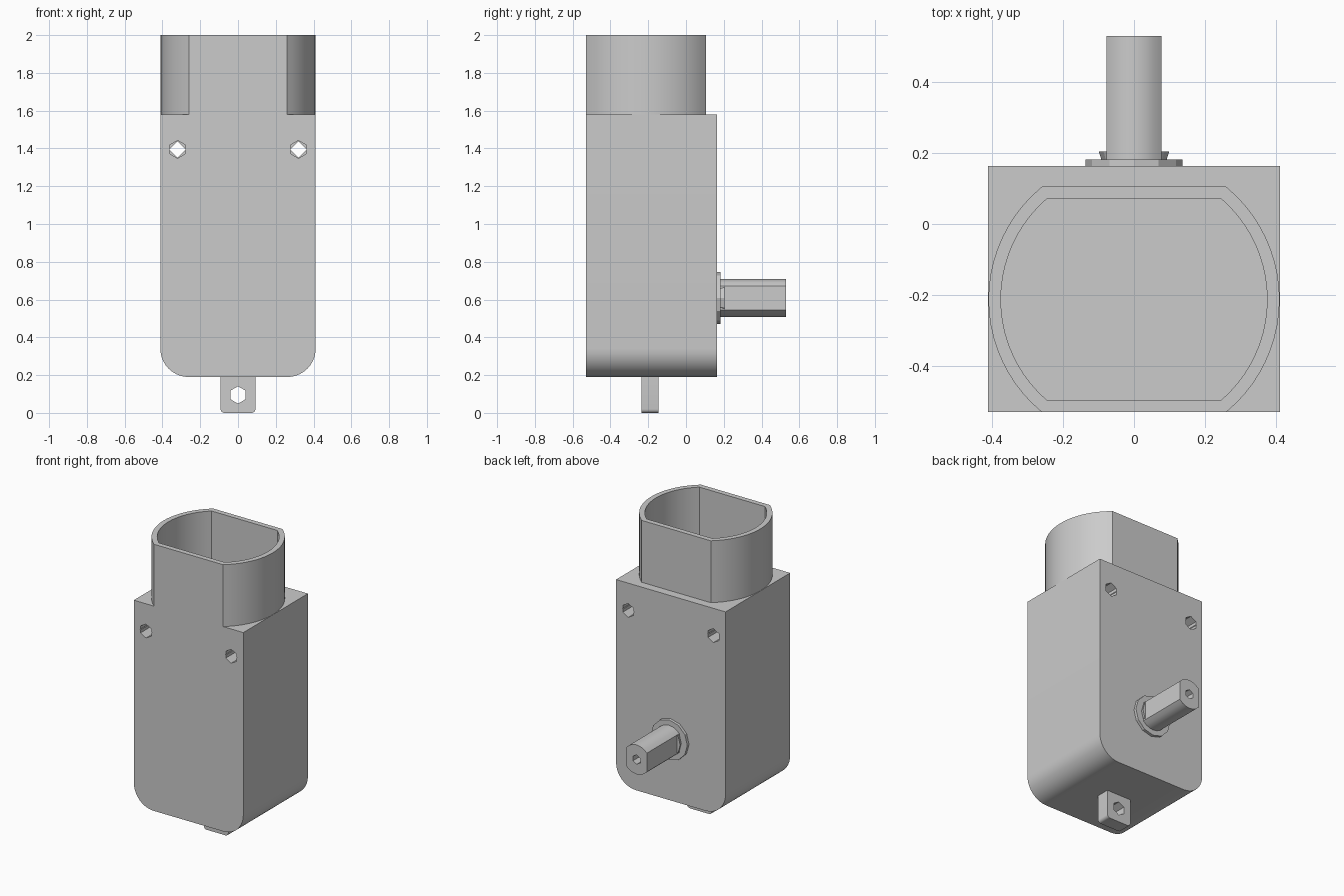
import bpy, bmesh
from math import pi, sin, cos, asin, acos, radians
from mathutils import Vector

if "Cube" in bpy.data.objects:
    bpy.data.objects.remove(bpy.data.objects["Cube"], do_unlink=True)

grey = bpy.data.materials.new("plain grey")
grey.use_nodes = True
grey.diffuse_color = (0.6, 0.6, 0.6, 1)
grey.node_tree.nodes["Principled BSDF"].inputs["Base Color"].default_value = (0.6, 0.6, 0.6, 1)


def arc(cx, cy, r, a0, a1, n):
    return [(cx + r * cos(a0 + (a1 - a0) * i / n), cy + r * sin(a0 + (a1 - a0) * i / n))
            for i in range(n + 1)]


def ring(cx, cy, r, n):
    # polygon with a corner at the top
    return arc(cx, cy, r, pi / 2, pi / 2 + 2 * pi, n)[:-1]


def rounded_bottom(half, z0, z1, r, n):
    return (arc(-half + r, z0 + r, r, pi, 1.5 * pi, n)
            + arc(half - r, z0 + r, r, 1.5 * pi, 2 * pi, n)
            + [(half, z1), (-half, z1)])


def double_flat(cx, cy, r, flat, n, turn=0):
    # circle trimmed by two parallel flats
    a = asin(flat / r) if not turn else acos(flat / r)
    if turn:
        return arc(cx, cy, r, a, pi - a, n) + arc(cx, cy, r, pi + a, 2 * pi - a, n)
    return arc(cx, cy, r, -a, a, n) + arc(cx, cy, r, pi - a, pi + a, n)


def prism(name, pts, axis, lo, hi, grow=1.0):
    # extrude a profile along y or z; grow scales the far end about its centre
    mid = sum((Vector(p) for p in pts), Vector((0, 0))) / len(pts)
    bm = bmesh.new()
    loops = []
    for h, s in ((lo, 1.0), (hi, grow)):
        flat = [mid + (Vector(p) - mid) * s for p in pts]
        loops.append([bm.verts.new((p.x, h, p.y) if axis == "y" else (p.x, p.y, h)) for p in flat])
    a, b = loops
    bm.faces.new(a)
    bm.faces.new(b)
    for i in range(len(pts)):
        j = (i + 1) % len(pts)
        bm.faces.new((a[i], a[j], b[j], b[i]))
    bmesh.ops.recalc_face_normals(bm, faces=bm.faces)
    mesh = bpy.data.meshes.new(name)
    bm.to_mesh(mesh)
    bm.free()
    mesh.materials.append(grey)
    ob = bpy.data.objects.new(name, mesh)
    bpy.context.collection.objects.link(ob)
    return ob


def combine(target, tool, operation="DIFFERENCE"):
    bpy.context.view_layer.objects.active = target
    mod = target.modifiers.new("join", "BOOLEAN")
    mod.object, mod.operation, mod.solver = tool, operation, "EXACT"
    bpy.ops.object.modifier_apply(modifier=mod.name)
    bpy.data.objects.remove(tool, do_unlink=True)


def smooth(ob):
    bpy.ops.object.select_all(action="DESELECT")
    ob.select_set(True)
    bpy.context.view_layer.objects.active = ob
    bpy.ops.object.shade_smooth_by_angle(angle=radians(25))


# Housing with rounded lower corners
FRONT, BACK = -0.53, 0.163
housing = prism("housing", rounded_bottom(0.411, 0.19, 1.58, 0.15, 10), "y", FRONT, BACK)

# Open collar on top, a circle with flat front and back
MID = -0.2125
collar = prism("collar", double_flat(0, MID, 0.41, 0.3175, 20), "z", 1.4, 2.0)
combine(housing, collar, "UNION")
combine(housing, prism("collar_cavity", double_flat(0, MID, 0.375, 0.2825, 20), "z", 1.58, 2.1))

# Mounting holes, six-sided mouths narrowing to a diamond bore
for x in (-0.32, 0.32):
    for lo, hi in ((FRONT - 0.05, FRONT + 0.15), (BACK - 0.15, BACK + 0.05)):
        combine(housing, prism("hole_mouth", ring(x, 1.395, 0.047, 6), "y", lo, hi))
    combine(housing, prism("hole_bore", ring(x, 1.395, 0.044, 4), "y", FRONT - 0.1, BACK + 0.1))
smooth(housing)

# Bottom lug with its eye
lug = prism("lug", rounded_bottom(0.092, 0, 0.2, 0.02, 4), "y", -0.235, -0.145)
combine(lug, prism("lug_eye", ring(0, 0.095, 0.046, 6), "y", -0.4, 0))
smooth(lug)

# Output shaft: washer, flared shoulder and two-flat shaft with a centre bore
SZ = 0.608
prism("shaft_washer", ring(0, SZ, 0.137, 12), "y", BACK - 0.01, 0.182)
prism("shaft_shoulder", ring(0, SZ, 0.09, 12), "y", 0.175, 0.204, 1.1)
shaft = prism("output_shaft", double_flat(0, SZ, 0.1, 0.077, 6, turn=1), "y", 0.17, 0.53)
combine(shaft, prism("shaft_bore", ring(0, SZ, 0.032, 6), "y", 0.33, 0.6))
smooth(shaft)
